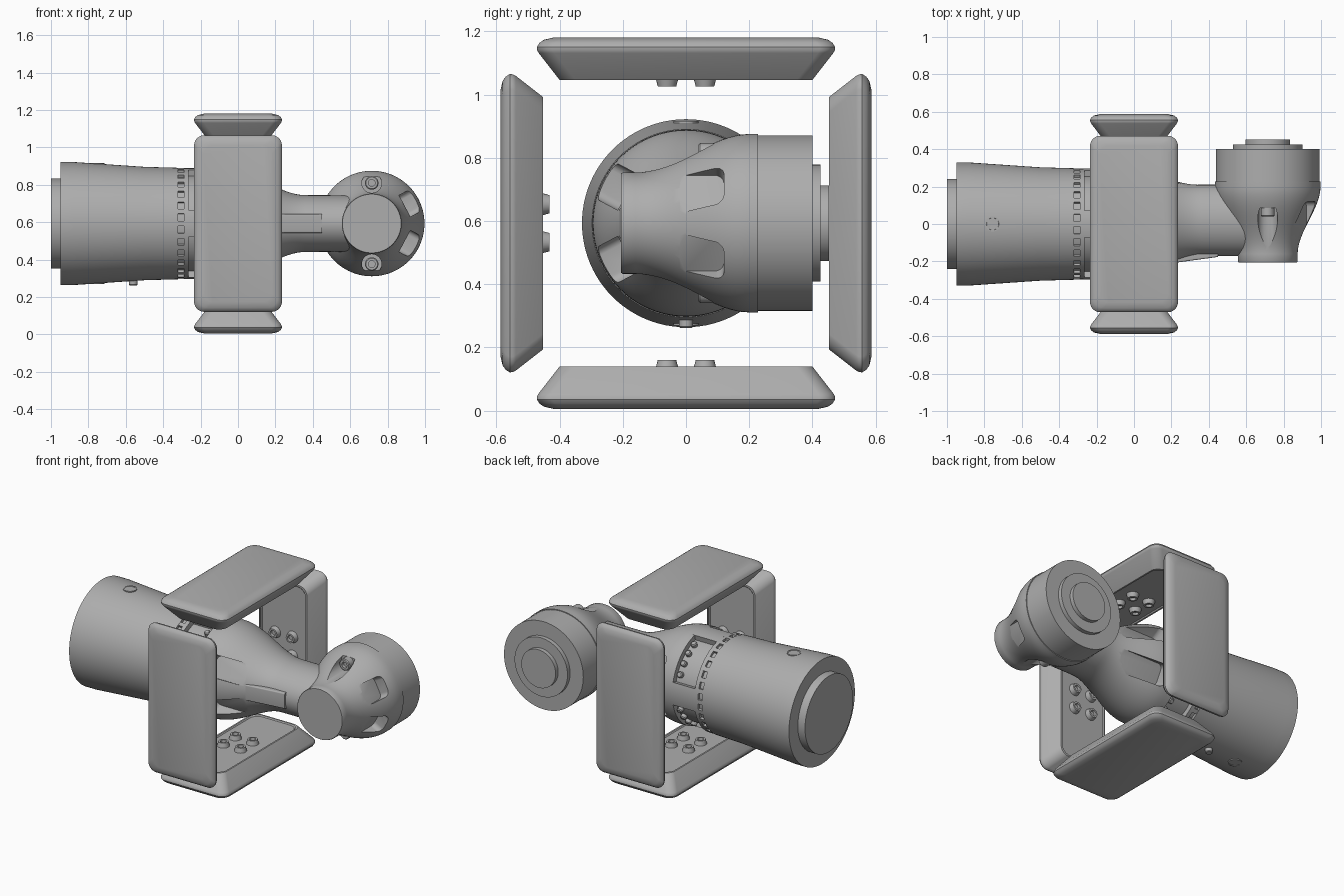
import bpy, bmesh
from math import sin, cos, pi, radians
from mathutils import Vector, Matrix

cube = bpy.data.objects.get("Cube")
if cube:
    bpy.data.objects.remove(cube)

grey = bpy.data.materials.new("plain_grey")
grey.use_nodes = True
GREY = (0.42, 0.42, 0.42, 1)
grey.diffuse_color = GREY
grey.node_tree.nodes["Principled BSDF"].inputs["Base Color"].default_value = GREY

X, Y, Z = Vector((1, 0, 0)), Vector((0, 1, 0)), Vector((0, 0, 1))
MID = Vector((0, 0, 0.593))              # main axis height
ELBOW = Vector((0.715, 0, 0.593))        # elbow axis


def frame(origin, along, up):
    """Matrix whose z runs along the part and whose y is up."""
    m = Matrix((up.cross(along), up, along)).transposed().to_4x4()
    m.translation = origin
    return m


# Cross-sections
def oval(u, v=None, shift=0, n=96):
    v = u if v is None else v
    return [(shift + u * cos(2 * pi * k / n), v * sin(2 * pi * k / n)) for k in range(n)]


def slab(u, v, c, shift=0, n=32):
    pts = []
    for k in range(n):
        a = (k + 0.5) * 2 * pi / n
        su, sv = (1 if cos(a) > 0 else -1), (1 if sin(a) > 0 else -1)
        pts.append((shift + (u - c) * su + c * cos(a), (v - c) * sv + c * sin(a)))
    return pts


def wedge(inner, outer, middle, half, n=8):
    angles = [middle - half + 2 * half * k / n for k in range(n + 1)]
    return ([(outer * cos(a), outer * sin(a)) for a in angles]
            + [(inner * cos(a), inner * sin(a)) for a in reversed(angles)])


def finish(ob):
    me = ob.data
    me.materials.clear()
    me.materials.append(grey)
    me.shade_smooth()
    me.set_sharp_from_angle(angle=radians(32))


def loft(name, matrix, rings):
    """Skin a list of (height, outline) rings and cap both ends."""
    bm = bmesh.new()
    loops = [[bm.verts.new((p[0], p[1], h)) for p in pts] for h, pts in rings]
    n = len(loops[0])
    for a, b in zip(loops, loops[1:]):
        for k in range(n):
            j = (k + 1) % n
            bm.faces.new((a[k], a[j], b[j], b[k]))
    bm.faces.new(loops[0][::-1])
    bm.faces.new(loops[-1])
    bm.transform(matrix)
    bmesh.ops.recalc_face_normals(bm, faces=bm.faces)
    me = bpy.data.meshes.new(name)
    bm.to_mesh(me)
    bm.free()
    ob = bpy.data.objects.new(name, me)
    bpy.context.scene.collection.objects.link(ob)
    finish(ob)
    return ob


def turned(name, matrix, profile, n=96):
    return loft(name, matrix, [(h, oval(r, n=n)) for h, r in profile])


def cut(ob, cutters):
    for c in cutters:
        c.hide_render = True
        mod = ob.modifiers.new("cut", 'BOOLEAN')
        mod.object, mod.operation, mod.solver = c, 'DIFFERENCE', 'EXACT'
    bpy.context.view_layer.update()
    done = ob.evaluated_get(bpy.context.evaluated_depsgraph_get())
    me = bpy.data.meshes.new_from_object(done)
    ob.modifiers.clear()
    ob.data = me
    for c in cutters:
        bpy.data.objects.remove(c)
    finish(ob)


def pocket(center, radial, axis, floor):
    return loft("pocket_cutter", frame(center, radial, axis),
                [(floor, slab(0.065, 0.15, 0.03)), (0.45, slab(0.065, 0.15, 0.03))])


def ease(a, b, t):
    return a + (b - a) * t * t * (3 - 2 * t)


along_x = frame(MID, X, Z)
along_y = frame(ELBOW, Y, X)
STEPS = [k / 18 for k in range(19)]

# Barrel with end plug, stepped core and joint collar
turned("barrel", along_x, [(-0.95, 0.329), (-0.88, 0.329), (-0.5, 0.303), (-0.32, 0.298)])
turned("barrel_end_plug", along_x, [(-1, 0.24), (-0.94, 0.24)])
turned("joint_core", along_x, [(-0.33, 0.281), (-0.29, 0.281), (-0.29, 0.296),
                               (-0.265, 0.296), (-0.265, 0.262), (-0.1, 0.262)])

# Teeth around the joint gap
TEETH = 28
for k in range(TEETH):
    pts = wedge(0.27, 0.296, 2 * pi * k / TEETH, 0.4 * pi / TEETH, 3)
    loft("joint_tooth", along_x, [(-0.325, pts), (-0.285, pts)])

# Bridges between the four recessed windows, with studs in each window
for k in range(4):
    pts = wedge(0.25, 0.296, k * pi / 2, radians(14), 12)
    loft("window_bridge", along_x, [(-0.27, pts), (-0.1, pts)])
    for j in range(4):
        a = k * pi / 2 + radians(24 + 14 * j)
        out = Vector((0, cos(a), sin(a)))
        turned("window_stud", frame(MID - X * 0.135, out, X),
               [(0.25, 0.018), (0.28, 0.018), (0.286, 0.013)], 16)

# Round covers and a locating pin on the barrel
for side in (1, -1):
    turned("barrel_cover", frame(MID - X * 0.755, Z * side, X),
           [(0.3, 0.04), (0.324, 0.04), (0.324, 0.033), (0.321, 0.032)], 32)
turned("barrel_pin", frame(MID - X * 0.56, -Z, X), [(0.29, 0.022), (0.327, 0.022), (0.331, 0.018)], 24)

# Tapered arm with paired pockets front and back
arm_rings = [(-0.11, oval(0.295))]
for t in STEPS:
    arm_rings.append((-0.07 + 0.43 * t, oval(ease(0.295, 0.19, t), ease(0.295, 0.152, t), 0.02 * t)))
arm_rings.append((0.7, oval(0.19, 0.15, 0.02)))
arm = loft("arm", along_x, arm_rings)
TILT = radians(28)
cut(arm, [pocket(MID + X * 0.12, Vector((0, sy * cos(TILT), sz * sin(TILT))), X, 0.21)
          for sy in (1, -1) for sz in (1, -1)])
loft("arm_front_rail", along_x, [(0.2, slab(0.03, 0.05, 0.008, -0.18)),
                                 (0.45, slab(0.03, 0.05, 0.008, -0.146))])

# Elbow body with stepped back discs
profile = [(-0.205, 0.157), (-0.2, 0.16)]
profile += [(-0.16 + 0.36 * t, ease(0.16, 0.282, t)) for t in STEPS]
profile += [(0.228, 0.282), (0.228, 0.277), (0.4, 0.277), (0.4, 0.185),
            (0.426, 0.185), (0.426, 0.12), (0.452, 0.12)]
elbow = turned("elbow", along_y, profile)
cutters = [pocket(ELBOW - Y * 0.03, Vector((cos(TILT), 0, s * sin(TILT))), Y, 0.2) for s in (1, -1)]
for s in (1, -1):
    cutters.append(turned("bore_cutter", frame(ELBOW + Z * s * 0.217, Y, X),
                          [(-0.3, 0.053), (0.085, 0.053)], 40))
cut(elbow, cutters)

# Socket screws seated in the elbow bores
for s in (1, -1):
    turned("elbow_screw", frame(ELBOW + Z * s * 0.217, -Y, X),
           [(-0.1, 0.036), (-0.045, 0.036), (-0.04, 0.031), (-0.04, 0.018), (-0.06, 0.018)], 32)

# Four padded guards around the joint, each with four screws on its inner face
PAD = [(0.46, 0.385, 0.15), (0.453, 0.39, 0.155), (0.453, 0.4, 0.165), (0.538, 0.466, 0.23),
       (0.547, 0.471, 0.234), (0.557, 0.472, 0.235), (0.57, 0.464, 0.228),
       (0.58, 0.45, 0.214), (0.587, 0.42, 0.184)]
for name, out in (("top", Z), ("bottom", -Z), ("front", -Y), ("back", Y)):
    loft(name + "_pad", frame(MID, out, X), [(h, slab(u, v, 0.055)) for h, u, v in PAD])
    side = X.cross(out)
    for i in (-1, 1):
        for j in (-1, 1):
            turned(name + "_pad_screw", frame(MID + side * i * 0.06 + X * j * 0.06, out, X),
                   [(0.447, 0.016), (0.432, 0.018), (0.432, 0.029), (0.462, 0.037)], 24)
